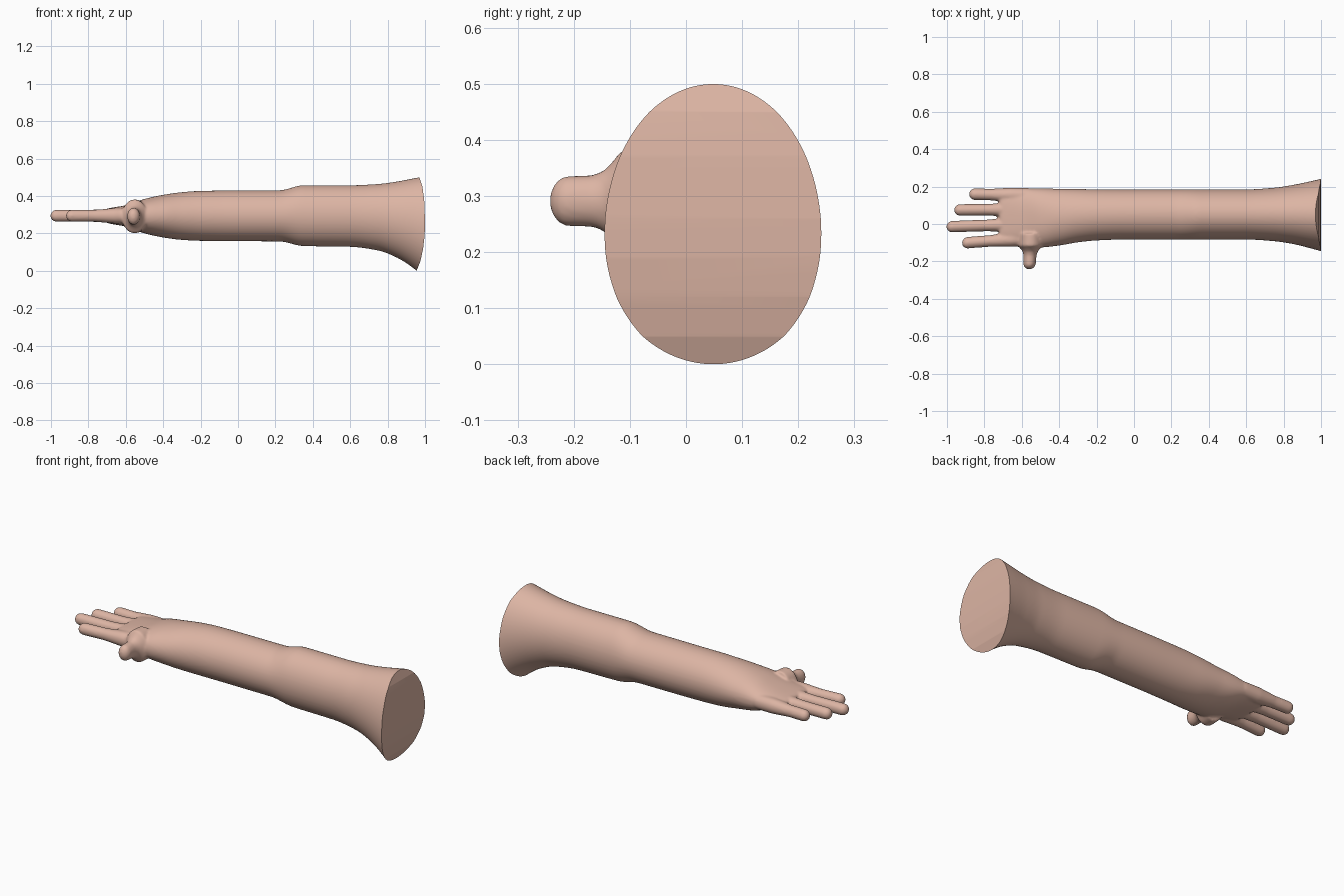
import bpy, bmesh, math
from mathutils import Vector

if "Cube" in bpy.data.objects:
    bpy.data.objects.remove(bpy.data.objects["Cube"])


def loft(bm, rings, seg=32):
    """Skin closed elliptical rings: (centre, u half axis, v half axis, exponent)."""
    loops = []
    for c, u, v, e in rings:
        loop = []
        for i in range(seg):
            a = 2 * math.pi * i / seg
            ca, sa = math.cos(a), math.sin(a)
            p = c + u * math.copysign(abs(ca) ** (2 / e), ca) + v * math.copysign(abs(sa) ** (2 / e), sa)
            loop.append(bm.verts.new(p))
        loops.append(loop)
    for a, b in zip(loops, loops[1:]):
        for i in range(seg):
            j = (i + 1) % seg
            bm.faces.new((a[i], a[j], b[j], b[i]))
    bm.faces.new(loops[0])
    bm.faces.new(loops[-1])


def smooth_stations(rows, n=6):
    """Monotone cubic interpolation of the profile rows, first column is x."""
    def slope(i, k):
        if i in (0, len(rows) - 1):
            a = max(i - 1, 0)
            return (rows[a + 1][k] - rows[a][k]) / (rows[a + 1][0] - rows[a][0])
        d0 = (rows[i][k] - rows[i - 1][k]) / (rows[i][0] - rows[i - 1][0])
        d1 = (rows[i + 1][k] - rows[i][k]) / (rows[i + 1][0] - rows[i][0])
        return 0 if d0 * d1 <= 0 else 2 * d0 * d1 / (d0 + d1)
    out = []
    for i in range(len(rows) - 1):
        a, b = rows[i], rows[i + 1]
        h = b[0] - a[0]
        for s in range(n):
            t = s / n
            row = [a[0] + t * h]
            for k in range(1, len(a)):
                row.append((2*t**3 - 3*t*t + 1) * a[k] + (t**3 - 2*t*t + t) * h * slope(i, k)
                           + (3*t*t - 2*t**3) * b[k] + (t**3 - t*t) * h * slope(i + 1, k))
            out.append(row)
    return out + [list(rows[-1])]


bm = bmesh.new()

# Palm, forearm and flared upper arm: x, y min, y max, z min, z max, exponent
profile = [
    (-0.72, -0.105, 0.18, 0.268, 0.322, 2.6),
    (-0.70, -0.112, 0.184, 0.256, 0.332, 2.6),
    (-0.60, -0.122, 0.188, 0.236, 0.350, 2.4),
    (-0.50, -0.125, 0.190, 0.200, 0.384, 2.2),
    (-0.40, -0.115, 0.188, 0.178, 0.406, 2),
    (-0.30, -0.098, 0.187, 0.165, 0.420, 2),
    (-0.20, -0.088, 0.185, 0.160, 0.427, 2),
    (-0.05, -0.083, 0.184, 0.158, 0.429, 2),
    (0.22, -0.083, 0.184, 0.157, 0.430, 2),
    (0.35, -0.083, 0.185, 0.132, 0.457, 2),
    (0.60, -0.083, 0.185, 0.128, 0.457, 2),
    (0.75, -0.092, 0.194, 0.108, 0.464, 2),
    (0.85, -0.107, 0.209, 0.070, 0.477, 2),
    (0.955, -0.133, 0.231, 0.000, 0.497, 2),
    (1.06, -0.163, 0.256, -0.110, 0.516, 2)]
loft(bm, [(Vector((x, (y0 + y1) / 2, (z0 + z1) / 2)), Vector((0, (y1 - y0) / 2, 0)),
           Vector((0, 0, (z1 - z0) / 2)), e) for x, y0, y1, z0, z1, e in smooth_stations(profile)], 64)


def digit(tip, base, u, v, flare):
    """Round-ended digit: u and v are half axes, flare lists (fraction from tip, scale)."""
    tip, base = Vector(tip), Vector(base)
    d = (base - tip).normalized()
    r = u.length
    rings = []
    for i in range(9):
        a = math.radians(4 + 86 * i / 8)
        rings.append((tip + d * r * (1 - math.cos(a)), u * math.sin(a), v * math.sin(a), 2))
    for f, s in flare:
        rings.append((tip.lerp(base, f), u * s, v * s, 2))
    loft(bm, rings)


# Four fingers: tip x, tip y, base y
for tx, ty, by in [(-0.882, 0.16, 0.152), (-0.962, 0.075, 0.078),
                   (-1.003, -0.015, 0.0), (-0.92, -0.102, -0.075)]:
    k = (tx + 0.72) / (tx + 0.56)
    digit((tx, ty, 0.294), (-0.56, by, 0.294), Vector((0, 0.031, 0)), Vector((0, 0, 0.032)),
          [(k * 0.75, 1), (k, 1.12), (k + (1 - k) * 0.4, 1.3), (1, 1.3)])

# Thumb
digit((-0.56, -0.243, 0.291), (-0.55, -0.05, 0.291), Vector((0.034, 0, 0)), Vector((0, 0, 0.045)),
      [(0.4, 1.03), (0.5, 1.2), (0.58, 1.55), (0.66, 2.0), (1, 2.0)])

bmesh.ops.recalc_face_normals(bm, faces=bm.faces)
mesh = bpy.data.meshes.new("arm")
bm.to_mesh(mesh)
bm.free()
arm = bpy.data.objects.new("arm", mesh)
bpy.context.collection.objects.link(arm)

# Cutter for the curved shoulder end
edge = [(0.92, -0.15), (0.955, 0), (0.975, 0.05), (0.99, 0.12), (0.998, 0.19), (1.0, 0.26),
        (0.996, 0.37), (0.986, 0.45), (0.97, 0.50), (0.94, 0.58), (1.3, 0.58), (1.3, -0.15)]
bm = bmesh.new()
face = bm.faces.new([bm.verts.new((x, -0.5, z)) for x, z in edge])
ext = bmesh.ops.extrude_face_region(bm, geom=[face])["geom"]
bmesh.ops.translate(bm, vec=(0, 1, 0), verts=[g for g in ext if isinstance(g, bmesh.types.BMVert)])
bmesh.ops.recalc_face_normals(bm, faces=bm.faces)
cut_mesh = bpy.data.meshes.new("end_cutter")
bm.to_mesh(cut_mesh)
bm.free()
cutter = bpy.data.objects.new("end_cutter", cut_mesh)
bpy.context.collection.objects.link(cutter)
cutter.hide_render = True

# Fuse the parts into one skin, soften it, then trim the end
rem = arm.modifiers.new("fuse", "REMESH")
rem.mode = "VOXEL"
rem.voxel_size = 0.0065
soft = arm.modifiers.new("soften", "SMOOTH")
soft.factor = 0.5
soft.iterations = 8
trim = arm.modifiers.new("trim", "BOOLEAN")
trim.operation = "DIFFERENCE"
trim.solver = "EXACT"
trim.object = cutter
bpy.context.view_layer.update()
deps = bpy.context.evaluated_depsgraph_get()
final = bpy.data.meshes.new_from_object(arm.evaluated_get(deps))
arm.modifiers.clear()
arm.data = final
bpy.data.objects.remove(cutter)

# Skin colour and smooth shading with a crisp rim
skin = bpy.data.materials.new("skin")
skin.diffuse_color = (0.72, 0.46, 0.37, 1)
skin.use_nodes = True
skin.node_tree.nodes["Principled BSDF"].inputs["Base Color"].default_value = skin.diffuse_color
final.materials.clear()
final.materials.append(skin)
bpy.context.view_layer.objects.active = arm
arm.select_set(True)
bpy.ops.object.shade_smooth_by_angle(angle=math.radians(40))
